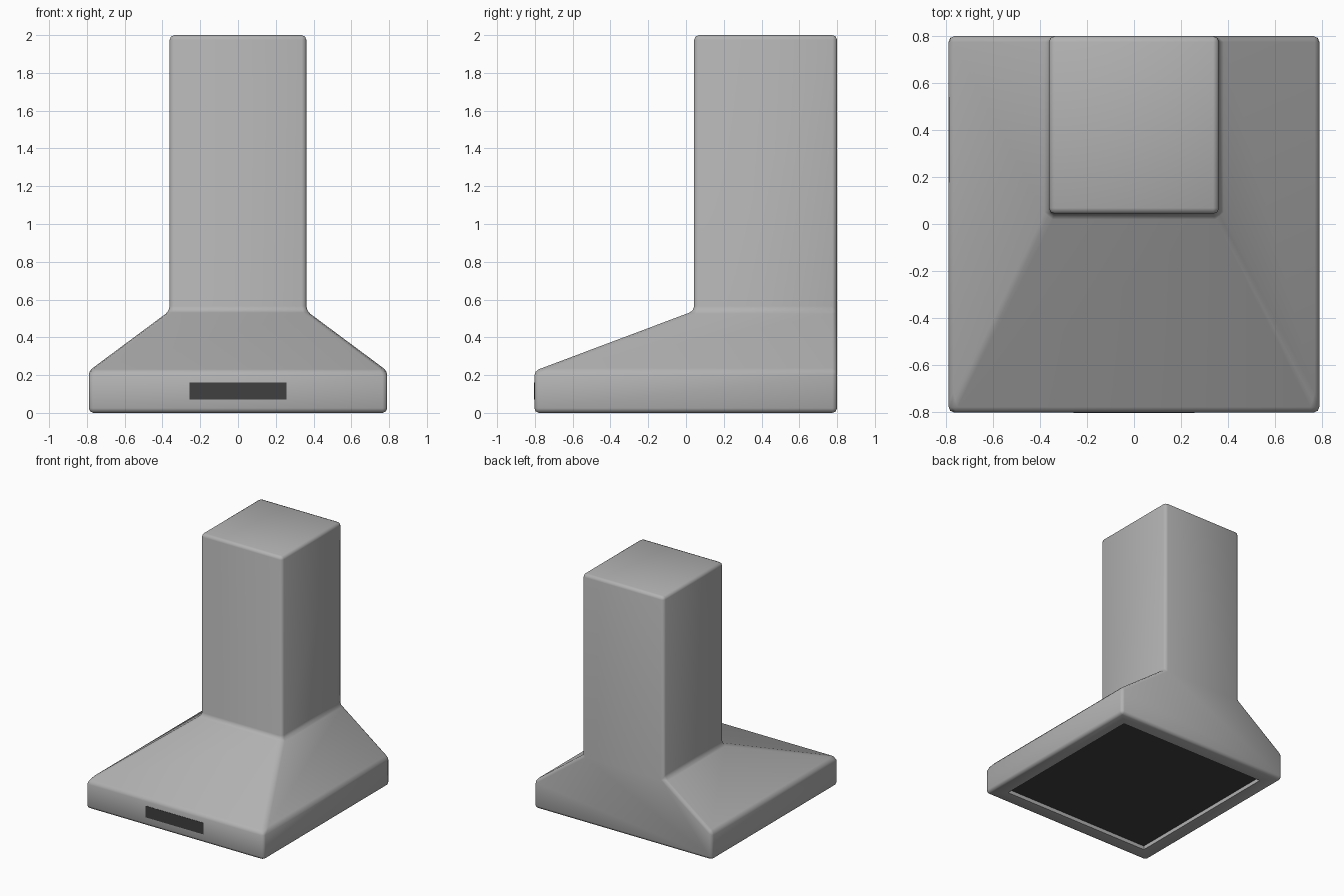
import bpy, bmesh

if "Cube" in bpy.data.objects:
    bpy.data.objects.remove(bpy.data.objects["Cube"])


def material(name, v):
    m = bpy.data.materials.new(name)
    m.diffuse_color = (v, v, v, 1)
    m.use_nodes = True
    m.node_tree.nodes["Principled BSDF"].inputs["Base Color"].default_value = m.diffuse_color
    return m


steel = material("brushed_steel", 0.445)
dark = material("dark_panel", 0.05)


def make_object(name, bm, mats):
    me = bpy.data.meshes.new(name)
    bm.to_mesh(me)
    bm.free()
    for m in mats:
        me.materials.append(m)
    ob = bpy.data.objects.new(name, me)
    bpy.context.collection.objects.link(ob)
    return ob


# Hood body: rim, sloped canopy and chimney, all flush at the back
BACK = 0.80
sections = [(0.79, -0.803, 0.0), (0.79, -0.803, 0.222),
            (0.362, 0.043, 0.54), (0.362, 0.043, 2.0)]  # half width, front y, z
bm = bmesh.new()
rings = [[bm.verts.new(p) for p in ((-w, f, z), (w, f, z), (w, BACK, z), (-w, BACK, z))]
         for w, f, z in sections]
for a, b in zip(rings, rings[1:]):
    for i, j in ((0, 1), (1, 2), (3, 0)):
        bm.faces.new((a[i], a[j], b[j], b[i]))
bottom = bm.faces.new(rings[0])
bm.faces.new(rings[-1])
# one flat back face
bm.faces.new([r[2] for r in rings] + [r[3] for r in reversed(rings)])
bmesh.ops.recalc_face_normals(bm, faces=bm.faces[:])

# Round the outer edges
sharp = [e for e in bm.edges if e.calc_face_angle(0) > 0.25]
bmesh.ops.bevel(bm, geom=sharp, offset=0.025, segments=2, profile=0.5, affect='EDGES')

# Recessed filter underneath
bm.normal_update()
bottom = min(bm.faces, key=lambda f: f.calc_center_median().z - f.calc_area() * 0.01)
bmesh.ops.inset_individual(bm, faces=[bottom], thickness=0.135, depth=0)
bmesh.ops.inset_individual(bm, faces=[bottom], thickness=0.001, depth=-0.03)
bottom.material_index = 1
hood = make_object("hood_body", bm, (steel, dark))
bpy.context.view_layer.objects.active = hood
hood.select_set(True)
bpy.ops.object.shade_smooth_by_angle(angle=0.9)

# Control strip on the front
bm = bmesh.new()
bmesh.ops.create_cube(bm, size=1)
bmesh.ops.scale(bm, vec=(0.514, 0.004, 0.092), verts=bm.verts)
bmesh.ops.translate(bm, vec=(0, -0.803, 0.116), verts=bm.verts)
make_object("control_panel", bm, (dark,))
